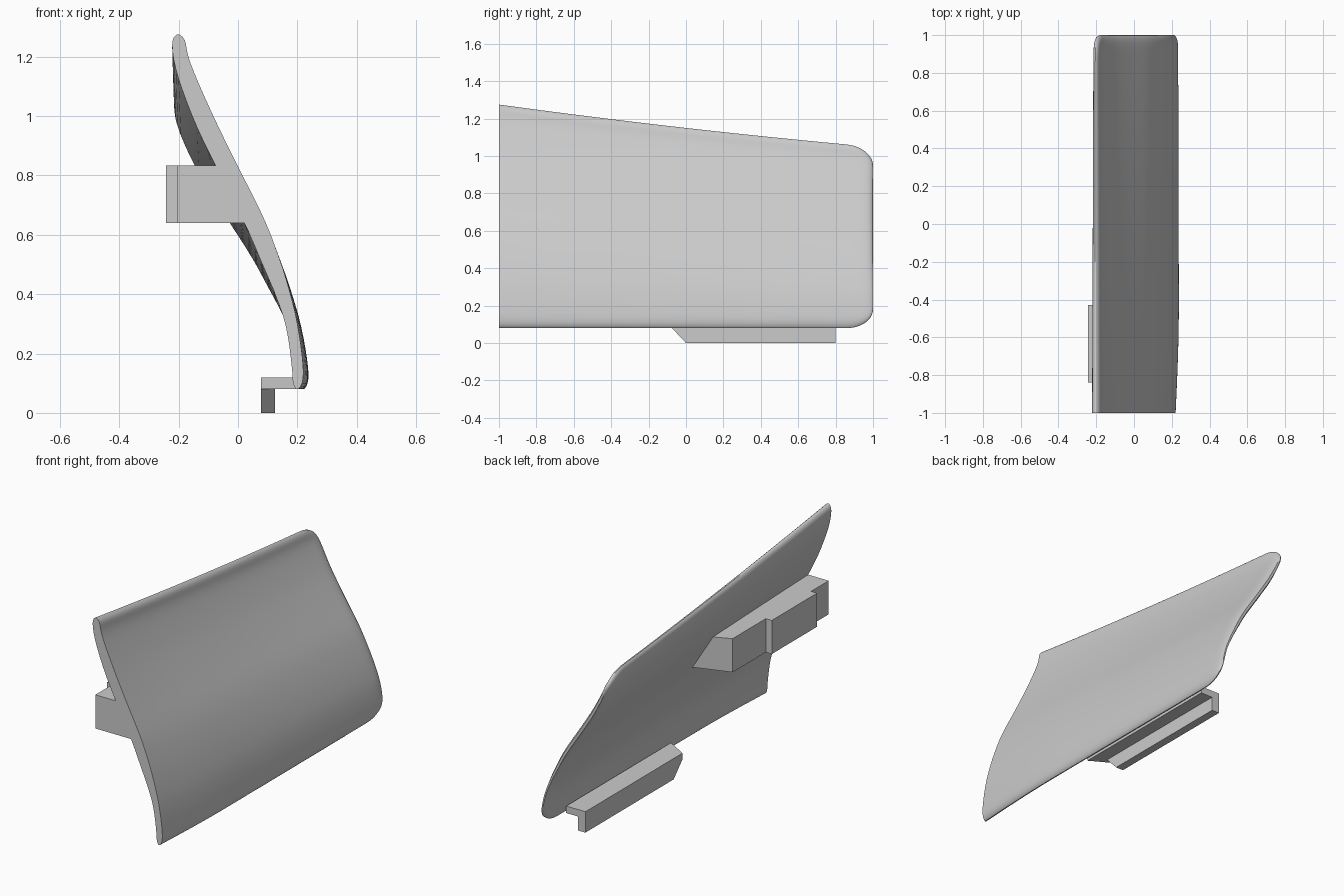
import bpy, bmesh, math

old = bpy.data.objects.get("Cube")
if old:
    bpy.data.objects.remove(old, do_unlink=True)

GREY = (0.6, 0.6, 0.6, 1)
mat = bpy.data.materials.new("plain_grey")
mat.use_nodes = True
mat.diffuse_color = GREY
mat.node_tree.nodes["Principled BSDF"].inputs["Base Color"].default_value = GREY


def finish(name, bm):
    bmesh.ops.recalc_face_normals(bm, faces=bm.faces)
    mesh = bpy.data.meshes.new(name)
    bm.to_mesh(mesh)
    bm.free()
    mesh.materials.append(mat)
    ob = bpy.data.objects.new(name, mesh)
    bpy.context.collection.objects.link(ob)
    return ob


def prism(name, near, far):
    """Solid between two matching polygons."""
    bm = bmesh.new()
    a, b = ([bm.verts.new(p) for p in ring] for ring in (near, far))
    bm.faces.new(a)
    bm.faces.new(b)
    n = len(a)
    for i in range(n):
        j = (i + 1) % n
        bm.faces.new((a[i], a[j], b[j], b[i]))
    return finish(name, bm)


# Curved panel: S-shaped section (height, centre x, half thickness) at the front
BASE, FULL = 0.08, 1.195
SECTION = [(0.08, .200, .016), (0.15, .201, .019), (0.30, .180, .020),
           (0.41, .148, .025), (0.50, .115, .030), (0.64, .058, .033),
           (0.83, -.037, .033), (0.98, -.110, .033), (1.12, -.168, .029),
           (1.20, -.193, .025), (1.275, -.202, .022)]


def section(z, k):
    """Smooth interpolation of column k of the section."""
    z = min(max(z, SECTION[0][0]), SECTION[-1][0])
    i = next(i for i in range(len(SECTION) - 1) if z <= SECTION[i + 1][0])
    p, q = SECTION[i], SECTION[i + 1]

    def slope(j):
        lo, hi = SECTION[max(j - 1, 0)], SECTION[min(j + 1, len(SECTION) - 1)]
        return (hi[k] - lo[k]) / (hi[0] - lo[0])

    d = q[0] - p[0]
    t = (z - p[0]) / d
    return (p[k] * (1 + 2 * t) * (1 - t) ** 2 + q[k] * t * t * (3 - 2 * t)
            + d * (slope(i) * t * (1 - t) ** 2 - slope(i + 1) * t * t * (1 - t)))


def panel_ring(y, steps=36):
    height = 1.07 - 0.113 * y + 0.012 * y * y
    q = min(1, max(0, (y - 0.86) / 0.14))
    trim = 0.1 * (1 - math.sqrt(1 - q * q))          # rounded rear corners
    bulge = 0.02 * math.sin(min(1, (y + 1) / 0.6) * math.pi / 2)
    thin = (1 - 0.15 * (y + 1)) * max(0.3, math.sqrt(1 - q ** 6))
    outer, inner = [], []
    for i in range(steps + 1):
        t = 0.5 - 0.5 * math.cos(math.pi * i / steps)
        z = BASE + trim + t * (height - 2 * trim)
        ref = BASE + (z - BASE) * FULL / height
        x = section(ref, 1) + bulge * max(0, 1 - (ref - BASE) / 0.9)
        tilt = (section(ref + 0.01, 1) - section(ref - 0.01, 1)) / 0.02
        edge = min(1, min(t, 1 - t) * height / 0.035)
        h = section(ref, 2) * thin * max(0.2, math.sqrt(1 - (1 - edge) ** 2))
        length = math.hypot(1, tilt)
        dx, dz = h / length, -h * tilt / length
        if edge < 0.5:
            dz = 0
        outer.append((x + dx, y, z + dz))
        inner.append((x - dx, y, z - dz))
    return outer + inner[::-1]


stations = [-1 + 1.86 * i / 20 for i in range(21)]
stations += [0.86 + 0.14 * math.sin(math.pi / 2 * i / 10) for i in range(1, 11)]
bm = bmesh.new()
rings = [[bm.verts.new(p) for p in panel_ring(y)] for y in stations]
for a, b in zip(rings, rings[1:]):
    for i in range(len(a)):
        j = (i + 1) % len(a)
        bm.faces.new((a[i], a[j], b[j], b[i]))
for ring in (rings[0], rings[-1]):
    half = len(ring) // 2
    for i in range(half - 1):
        bm.faces.new((ring[i], ring[i + 1], ring[-2 - i], ring[-1 - i]))
panel = finish("curved_panel", bm)
bpy.ops.object.select_all(action="DESELECT")
panel.select_set(True)
bpy.context.view_layer.objects.active = panel
bpy.ops.object.shade_smooth_by_angle(angle=math.radians(40))

# Upper mounting block, rear end slanting towards the panel
LOW, HIGH = 0.64, 0.833
prism("upper_block",
      [(-.205, -1, LOW), (-.205, -1, HIGH), (-.045, -1, HIGH), (.05, -1, LOW)],
      [(-.205, -.13, LOW), (-.205, -.13, HIGH), (-.09, -.08, HIGH), (.02, -.055, LOW)])

# Raised pad on the block
prism("block_pad",
      [(x, -.84, z) for x, z in ((-.243, LOW), (-.243, HIGH), (-.19, HIGH), (-.19, LOW))],
      [(x, -.43, z) for x, z in ((-.243, LOW), (-.243, HIGH), (-.19, HIGH), (-.19, LOW))])

# Lower rail: ledge out from the panel, with a foot below it
prism("rail_ledge",
      [(.078, -.08, .08), (.078, .8, .08), (.2, .8, .08), (.2, -.15, .08)],
      [(.078, -.08, .12), (.078, .8, .12), (.2, .8, .12), (.2, -.15, .12)])
FOOT = [(-.08, .085), (0, 0), (.8, 0), (.8, .085)]
prism("rail_foot", [(.078, y, z) for y, z in FOOT], [(.125, y, z) for y, z in FOOT])
